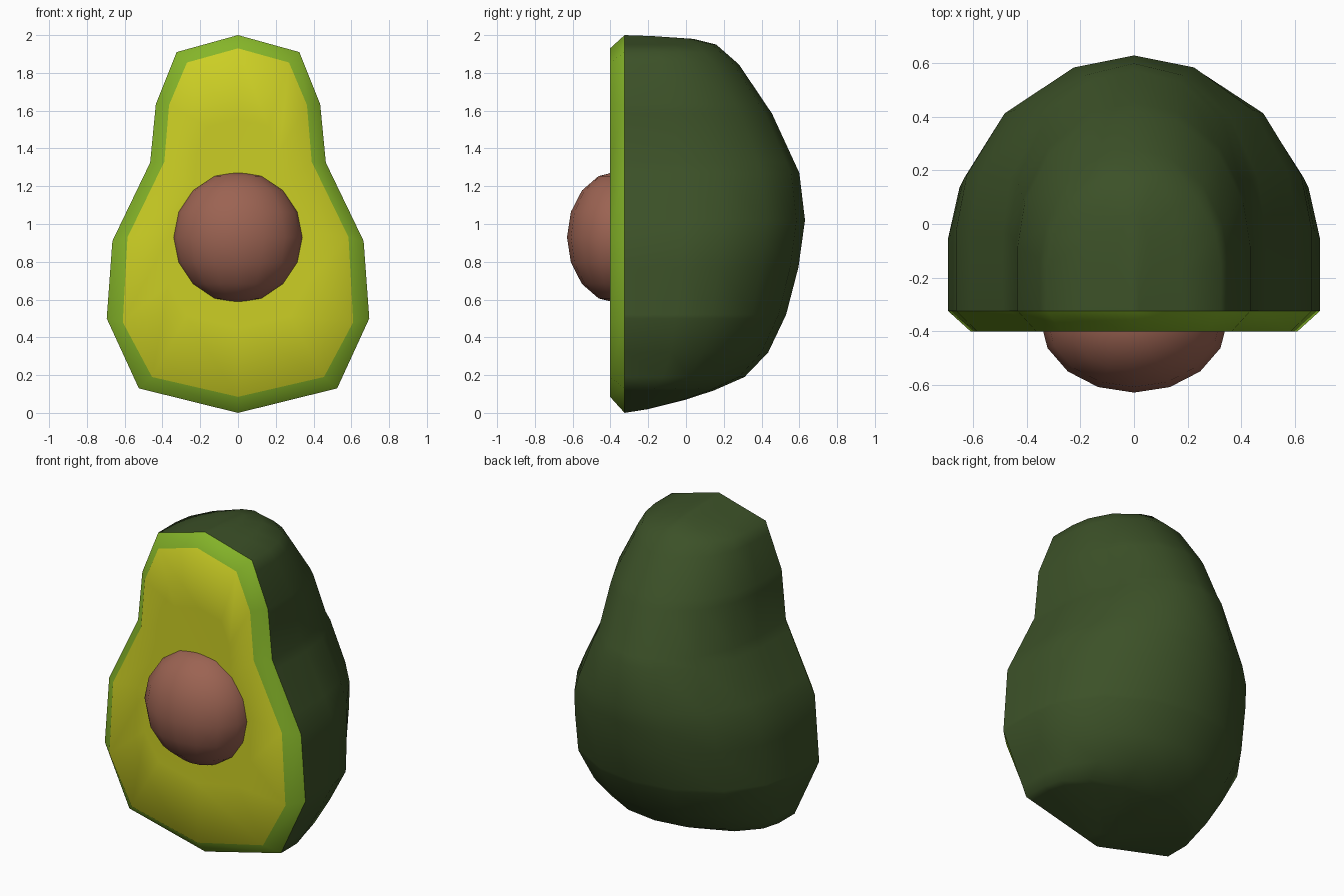
import bpy, bmesh, math

if "Cube" in bpy.data.objects:
    bpy.data.objects.remove(bpy.data.objects["Cube"])

def material(name, rgb):
    m = bpy.data.materials.new(name)
    m.diffuse_color = (*rgb, 1)
    m.use_nodes = True
    m.node_tree.nodes["Principled BSDF"].inputs["Base Color"].default_value = m.diffuse_color
    return m

SKIN = material("dark green skin", (0.045, 0.082, 0.021))
RIM = material("bright green rim", (0.235, 0.46, 0.022))
FLESH = material("yellow flesh", (0.60, 0.62, 0.018))
SEED = material("brown seed", (0.33, 0.125, 0.085))

CUT_Y, FACE_Y = -0.325, -0.402
# Right half outlines (x, z), top to bottom
OUTER = [(0, 2), (.325, 1.91), (.435, 1.635), (.465, 1.325), (.665, .91), (.695, .5), (.525, .13), (0, 0)]
INNER = [(0, 1.93), (.27, 1.855), (.365, 1.63), (.39, 1.33), (.585, .93), (.61, .48), (.455, .19), (0, .085)]
# Back profile (y, z), top to bottom
BACK = [(-.325, 2), (-.18, 1.995), (.04, 1.98), (.16, 1.95), (.28, 1.845), (.455, 1.585), (.60, 1.27),
        (.63, 1.02), (.595, .77), (.53, .52), (.435, .32), (.31, .19), (.15, .12), (0, .07), (-.2, .02), (-.325, 0)]
# Normalised half cross-section (width, depth)
SECTION = [(1, 0), (1, .32), (.94, .54), (.727, .786), (.367, .953), (0, 1)]

def at(points, z):
    for (a, za), (b, zb) in zip(points, points[1:]):
        if zb <= z <= za:
            return a + (b - a) * (za - z) / (za - zb)

def mirrored(half):
    return half + [(-x, z) for x, z in half[-2:0:-1]]

def finish(bm, name, mats):
    bmesh.ops.remove_doubles(bm, verts=bm.verts, dist=1e-4)
    bmesh.ops.recalc_face_normals(bm, faces=bm.faces)
    for f in bm.faces:
        f.smooth = True
    me = bpy.data.meshes.new(name)
    bm.to_mesh(me)
    bm.free()
    for m in mats:
        me.materials.append(m)
    ob = bpy.data.objects.new(name, me)
    bpy.context.collection.objects.link(ob)
    return ob

def bridge(bm, rows, closed, mat=0):
    for a, b in zip(rows, rows[1:]):
        n = len(a)
        for i in range(n if closed else n - 1):
            j = (i + 1) % n
            bm.faces.new((a[i], a[j], b[j], b[i])).material_index = mat

# Skin: loft of horizontal sections, closed at the front by the cut face
# (front opening is left open so the two parts meet along the outline)
bm = bmesh.new()
section = SECTION + [(-w, d) for w, d in SECTION[-2::-1]]
levels = sorted({z for _, z in OUTER} | {z for _, z in BACK}, reverse=True)
rows = []
for z in levels:
    w, d = at(OUTER, z), at(BACK, z) - CUT_Y
    rows.append([bm.verts.new((w * u, CUT_Y + d * v, z)) for u, v in section])
bridge(bm, rows, False)
skin = finish(bm, "skin", [SKIN])
if sum(p.normal.y * p.area for p in skin.data.polygons) < 0:
    skin.data.flip_normals()

# Cut face: bevelled green rim and flat yellow flesh
bm = bmesh.new()
ring = lambda pts, y, s=1: [bm.verts.new((x * s, y, 1 + (z - 1) * s)) for x, z in mirrored(pts)]
outer, inner, centre = ring(OUTER, CUT_Y), ring(INNER, FACE_Y), ring(INNER, FACE_Y + .004, .6)
bridge(bm, [outer, inner], True, 0)
bridge(bm, [inner, centre], True, 1)
bm.faces.new(centre).material_index = 1
face = finish(bm, "cut_face", [RIM, FLESH])
if sum(p.normal.y * p.area for p in face.data.polygons) > 0:
    face.data.flip_normals()

# Seed: flattened ball set into the flesh
bm = bmesh.new()
bmesh.ops.create_uvsphere(bm, u_segments=16, v_segments=8, radius=1)
for v in bm.verts:
    x, y, z = v.co
    v.co = (.35 * x, -.36 + .27 * y, .93 + .35 * z)
finish(bm, "seed", [SEED])
